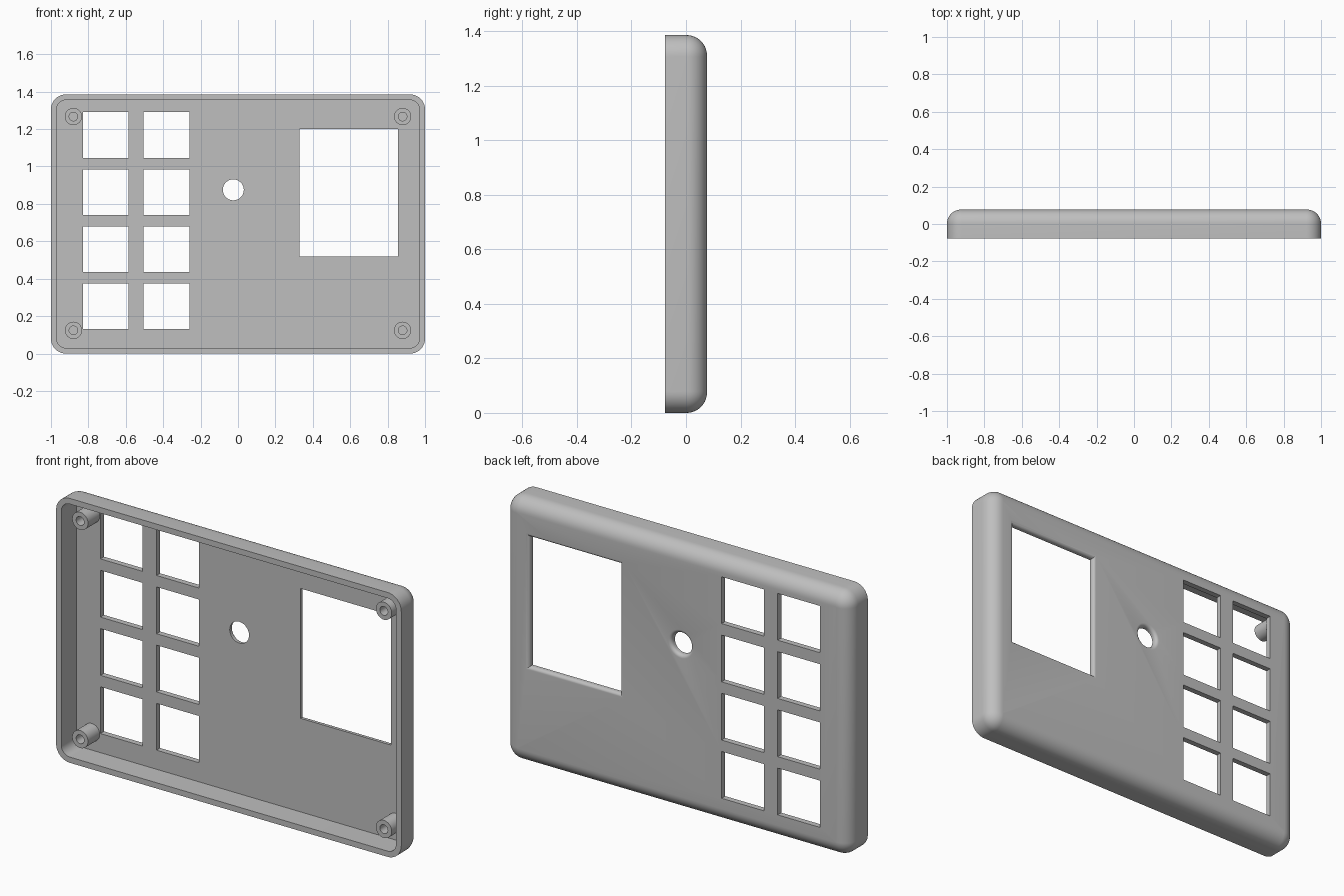
import bpy, bmesh, math
from mathutils import Vector

cube = bpy.data.objects.get("Cube")
if cube:
    bpy.data.objects.remove(cube, do_unlink=True)

# Overall sizes
HEIGHT, HALF_DEPTH, WALL = 1.385, 0.077, 0.03
FLOOR = HALF_DEPTH - WALL      # inner face of the panel
CORNER, FILLET, SOFT = 0.079, 0.075, 0.018

grey = bpy.data.materials.new("light_grey")
grey.diffuse_color = (0.52, 0.52, 0.52, 1)
grey.use_nodes = True
grey.node_tree.nodes["Principled BSDF"].inputs["Base Color"].default_value = (0.52, 0.52, 0.52, 1)


def rounded_rect(x0, x1, z0, z1, r, steps=10):
    """Outline in the xz plane; r = 0 gives a plain rectangle."""
    corners = [(x1, z1, -1, -1), (x0, z1, 1, -1), (x0, z0, 1, 1), (x1, z0, -1, 1)]
    if r <= 0:
        return [(x, z) for x, z, _, _ in corners]
    points = []
    for i, (x, z, dx, dz) in enumerate(corners):
        for k in range(steps + 1):
            a = math.pi / 2 * (i + k / steps)
            points.append((x + dx * r + r * math.cos(a), z + dz * r + r * math.sin(a)))
    return points


def circle(x, z, r, n=48):
    return [(x + r * math.cos(2 * math.pi * k / n), z + r * math.sin(2 * math.pi * k / n))
            for k in range(n)]


def loft(name, rings, closed=False):
    """Skin a list of (y, outline) rings; closed joins the last ring to the first."""
    bm = bmesh.new()
    loops = [[bm.verts.new((x, y, z)) for x, z in outline] for y, outline in rings]
    pairs = list(zip(loops, loops[1:]))
    if closed:
        pairs.append((loops[-1], loops[0]))
    else:
        bm.faces.new(loops[0])
        bm.faces.new(loops[-1])
    for a, b in pairs:
        for i in range(len(a)):
            j = (i + 1) % len(a)
            bm.faces.new((a[i], a[j], b[j], b[i]))
    bmesh.ops.recalc_face_normals(bm, faces=bm.faces)
    mesh = bpy.data.meshes.new(name)
    bm.to_mesh(mesh)
    bm.free()
    obj = bpy.data.objects.new(name, mesh)
    bpy.context.collection.objects.link(obj)
    mesh.materials.append(grey)
    return obj


def activate(obj):
    bpy.ops.object.select_all(action='DESELECT')
    obj.select_set(True)
    bpy.context.view_layer.objects.active = obj


def smooth(obj):
    activate(obj)
    bpy.ops.object.shade_smooth_by_angle(angle=math.radians(30))


def cut(target, cutter):
    cutter.hide_render = True
    activate(target)
    mod = target.modifiers.new("cut", 'BOOLEAN')
    mod.operation, mod.solver, mod.object = 'DIFFERENCE', 'EXACT', cutter
    bpy.ops.object.modifier_apply(modifier=mod.name)
    bpy.data.objects.remove(cutter, do_unlink=True)


def softened(outline, steps=6):
    """Rings of a hole that flares round towards the back face."""
    rings = [(0, outline(0)), (HALF_DEPTH - SOFT, outline(0))]
    for k in range(1, steps + 1):
        a = math.pi / 2 * k / steps
        rings.append((HALF_DEPTH - SOFT + SOFT * math.sin(a), outline(SOFT * (1 - math.cos(a)))))
    rings.append((HALF_DEPTH + 0.02, outline(SOFT)))
    return rings


# Housing: straight sides, then a round edge into the back face
def body_outline(inset):
    return rounded_rect(-1 + inset, 1 - inset, inset, HEIGHT - inset, CORNER - inset)


rings = [(-HALF_DEPTH, body_outline(0))]
for k in range(11):
    a = math.pi / 2 * k / 10
    rings.append((HALF_DEPTH - FILLET + FILLET * math.sin(a),
                  body_outline(FILLET * (1 - math.cos(a)))))
housing = loft("housing", rings)

# Hollow, open at the front
cut(housing, loft("cavity_cutter", [(-0.2, body_outline(WALL)), (FLOOR, body_outline(WALL))]))

# Button openings: two columns of four
for x in (-0.83, -0.505):
    for row in range(4):
        z = 0.13 + 0.305 * row
        hole = rounded_rect(x, x + 0.245, z, z + 0.245, 0)
        cut(housing, loft("button_cutter", [(0, hole), (0.12, hole)]))

# Screen window and round opening, softened at the back
cut(housing, loft("window_cutter", softened(
    lambda s: rounded_rect(0.33 - s, 0.855 + s, 0.52 - s, 1.2 + s, 0))))
cut(housing, loft("round_cutter", softened(lambda s: circle(-0.025, 0.875, 0.056 + s))))
smooth(housing)

# Screw posts in the corners
for side, x in (("right", -0.88), ("left", 0.88)):
    for level, z in (("lower", 0.124), ("upper", 1.267)):
        outer, inner = circle(x, z, 0.046, 32), circle(x, z, 0.023, 32)
        back = FLOOR + 0.004
        post = loft(f"screw_post_{level}_{side}",
                    [(-0.05, outer), (back, outer), (back, inner), (-0.05, inner)], closed=True)
        smooth(post)
